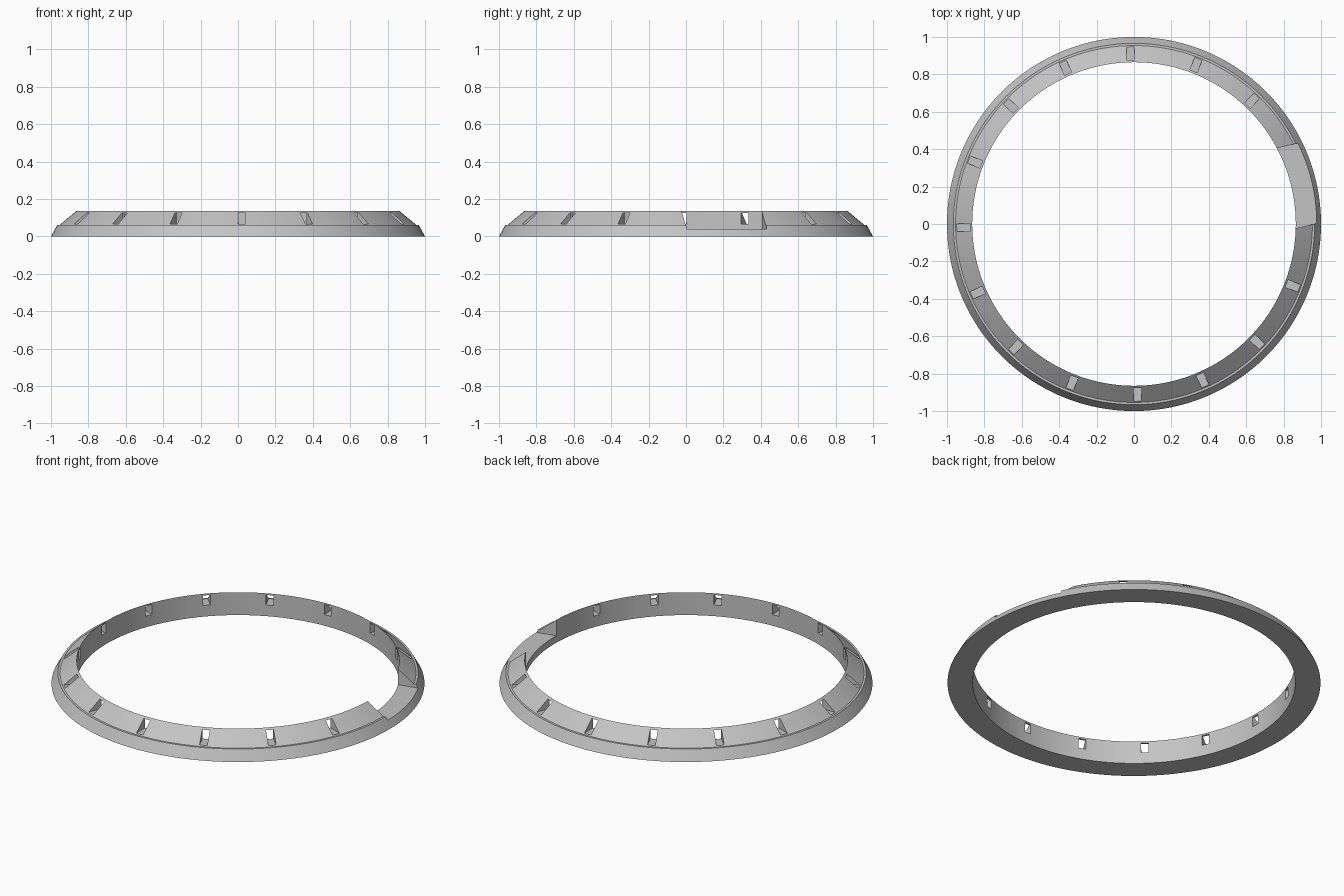
import bpy, bmesh
from math import cos, sin, tau, radians
from mathutils import Matrix, Vector

SEGMENTS = 192
SLOTS = 16
SLOT_OFFSET = radians(1.2)
NOTCH_ANGLE = radians(13.2)

cube = bpy.data.objects.get("Cube")
if cube:
    bpy.data.objects.remove(cube, do_unlink=True)

grey = bpy.data.materials.new("Grey")
grey.use_nodes = True
colour = (0.55, 0.55, 0.55, 1)
grey.diffuse_color = colour
grey.node_tree.nodes["Principled BSDF"].inputs["Base Color"].default_value = colour


def make_object(name, bm):
    bmesh.ops.recalc_face_normals(bm, faces=bm.faces)
    mesh = bpy.data.meshes.new(name)
    bm.to_mesh(mesh)
    bm.free()
    mesh.materials.append(grey)
    obj = bpy.data.objects.new(name, mesh)
    bpy.context.collection.objects.link(obj)
    return obj


def add_box(bm, angle, radii, width, heights):
    """Box pointing outward from the ring centre at the given angle."""
    (r0, r1), (z0, z1) = radii, heights
    place = Matrix.Rotation(angle, 4, 'Z') @ Matrix.Translation(
        ((r0 + r1) / 2, 0, (z0 + z1) / 2))
    size = Matrix.Diagonal((r1 - r0, width, z1 - z0, 1))
    bmesh.ops.create_cube(bm, size=1, matrix=place @ size)


# Ring: lathed section with a bevelled base, narrow ledge and sloping top
profile = [(0.865, 0), (1, 0), (0.966, 0.061), (0.954, 0.061), (0.865, 0.135)]
bm = bmesh.new()
loops = [[bm.verts.new((r * cos(a), r * sin(a), z)) for r, z in profile]
         for a in (tau * i / SEGMENTS for i in range(SEGMENTS))]
for i, here in enumerate(loops):
    after = loops[(i + 1) % SEGMENTS]
    for j in range(len(profile)):
        k = (j + 1) % len(profile)
        bm.faces.new((here[j], after[j], after[k], here[k]))
ring = make_object("bezel_ring", bm)

# Cutter: radial slots all round, with one wide notch in place of two slots
bm = bmesh.new()
for i in range(2, SLOTS):
    add_box(bm, SLOT_OFFSET + tau * i / SLOTS, (0.8, 1.1), 0.042, (0.066, 0.125))
add_box(bm, NOTCH_ANGLE, (0.6, 1.2), 0.44, (0.041, 0.3))
cutter = make_object("slot_cutter", bm)

cut = ring.modifiers.new("Slots", 'BOOLEAN')
cut.operation = 'DIFFERENCE'
cut.solver = 'EXACT'
cut.object = cutter
bpy.context.view_layer.objects.active = ring
ring.select_set(True)
bpy.ops.object.modifier_apply(modifier=cut.name)
bpy.data.objects.remove(cutter, do_unlink=True)

bpy.ops.object.shade_smooth_by_angle(angle=radians(20))
